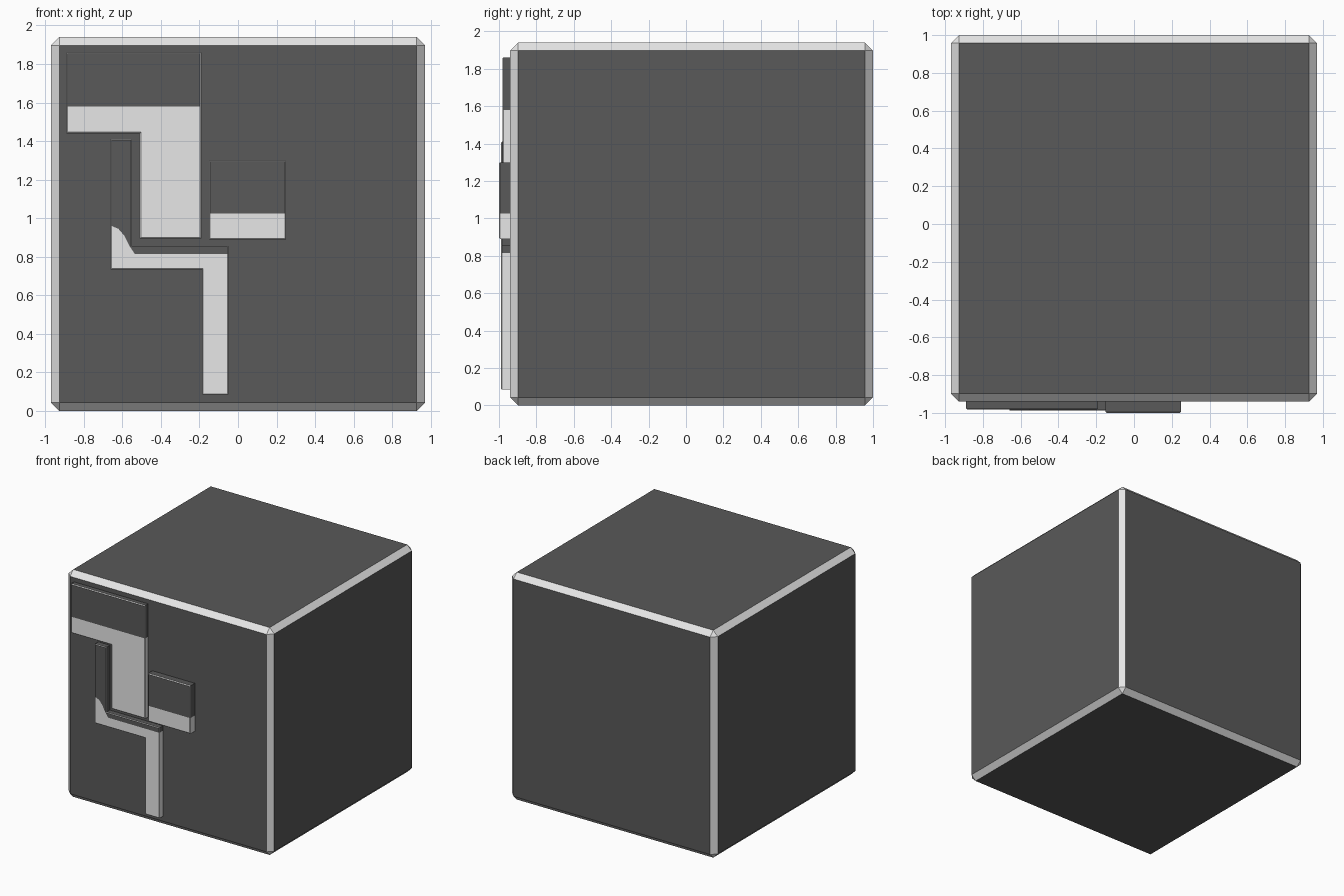
import bpy, bmesh
from mathutils import Vector

if "Cube" in bpy.data.objects:
    bpy.data.objects.remove(bpy.data.objects["Cube"])


def mat(name, v):
    m = bpy.data.materials.new(name)
    m.diffuse_color = (v, v, v, 1)
    m.use_nodes = True
    m.node_tree.nodes["Principled BSDF"].inputs["Base Color"].default_value = m.diffuse_color
    return m


MATS = [mat("light_grey", 0.8), mat("dark_grey", 0.1)]
LIGHT, DARK = 0, 1


def add_object(name, bm):
    me = bpy.data.meshes.new(name)
    bm.to_mesh(me)
    bm.free()
    for m in MATS:
        me.materials.append(m)
    ob = bpy.data.objects.new(name, me)
    bpy.context.collection.objects.link(ob)
    return ob


# Cube body: dark sides with light chamfered edges
bm = bmesh.new()
bmesh.ops.create_cube(bm, size=1.94)
bmesh.ops.translate(bm, verts=bm.verts, vec=(0, 0.03, 0.97))
bmesh.ops.bevel(bm, geom=bm.edges[:], offset=0.043, segments=1, affect='EDGES')
bm.normal_update()
for f in bm.faces:
    f.material_index = DARK if max(abs(c) for c in f.normal) > 0.95 else LIGHT
add_object("cube_body", bm)


def plate(name, front, dark, light, rim=0.006, back=-0.938):
    """Raised plate from a dark and a light outline (x, z), with a light chamfered rim."""
    bm = bmesh.new()
    shared = {}
    for outline, index in ((dark, DARK), (light, LIGHT)):
        for x, z in outline:
            if (x, z) not in shared:
                shared[x, z] = bm.verts.new((x, front, z))
        bm.faces.new([shared[p] for p in outline]).material_index = index
    # side walls take the colour of the front face they touch
    outer = [e for e in bm.edges if e.is_boundary]
    colours = [e.link_faces[0].material_index for e in outer]
    deep = {v: bm.verts.new(v.co + Vector((0, back - front, 0)))
            for v in {v for e in outer for v in e.verts}}
    for e, c in zip(outer, colours):
        a, b = e.verts
        bm.faces.new((a, b, deep[b], deep[a])).material_index = c
    bmesh.ops.holes_fill(bm, edges=[e for e in bm.edges if e.is_boundary], sides=0)
    bmesh.ops.recalc_face_normals(bm, faces=bm.faces[:])
    bmesh.ops.bevel(bm, geom=outer, offset=rim, segments=1, affect='EDGES',
                    material=LIGHT)
    return add_object(name, bm)


# Large upper plate, an upside-down L
plate("upper_plate", -0.982,
      [(-0.89, 1.58), (-0.19, 1.58), (-0.19, 1.86), (-0.89, 1.86)],
      [(-0.89, 1.44), (-0.51, 1.44), (-0.51, 0.895), (-0.19, 0.895),
       (-0.19, 1.58), (-0.89, 1.58)])

# Small square plate
plate("square_plate", -1.0,
      [(-0.15, 1.025), (0.25, 1.025), (0.25, 1.30), (-0.15, 1.30)],
      [(-0.15, 0.89), (0.25, 0.89), (0.25, 1.025), (-0.15, 1.025)])

# Stepped lower plate with a curved colour seam
seam = [(-0.66, 0.96), (-0.62, 0.945), (-0.59, 0.91), (-0.565, 0.86),
        (-0.535, 0.815), (-0.05, 0.815)]
plate("stepped_plate", -0.988,
      seam + [(-0.05, 0.857), (-0.55, 0.857), (-0.55, 1.41), (-0.66, 1.41)],
      [(-0.66, 0.735), (-0.185, 0.735), (-0.185, 0.085), (-0.05, 0.085)] + seam[::-1],
      rim=0.004)
